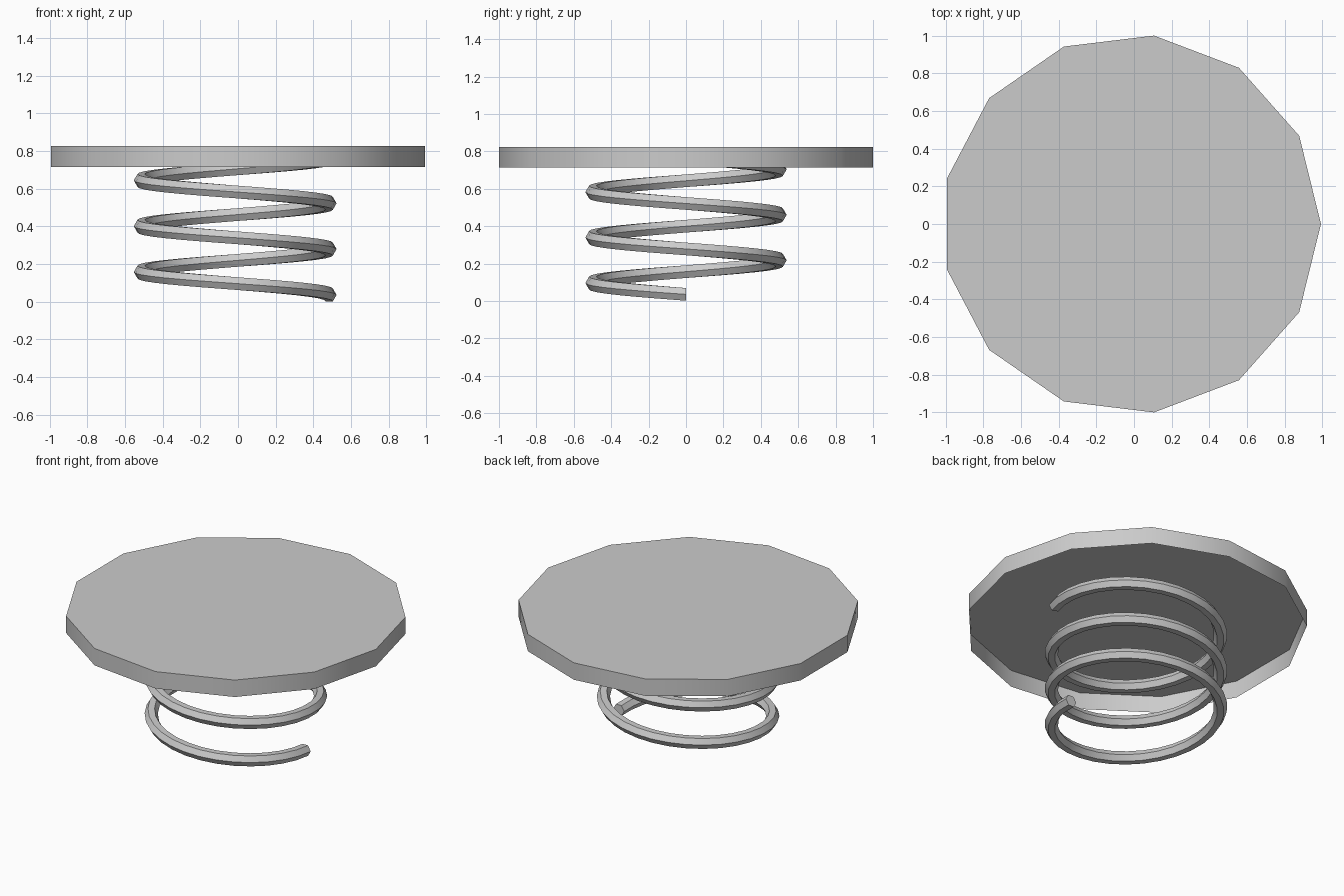
import bpy, bmesh
from math import cos, sin, pi

if "Cube" in bpy.data.objects:
    bpy.data.objects.remove(bpy.data.objects["Cube"])

CX = -0.015          # shared axis of the spring and the plate


def add_object(name, bm):
    bmesh.ops.recalc_face_normals(bm, faces=bm.faces)
    mesh = bpy.data.meshes.new(name)
    bm.to_mesh(mesh)
    bm.free()
    obj = bpy.data.objects.new(name, mesh)
    bpy.context.collection.objects.link(obj)
    obj.location.x = CX
    bpy.ops.object.select_all(action='DESELECT')
    obj.select_set(True)
    bpy.context.view_layer.objects.active = obj
    bpy.ops.object.shade_smooth_by_angle(angle=pi / 6)
    return obj


# Spring: hexagonal wire swept clockwise along a helix of just over three turns
RADIUS, WIRE, PITCH, STEPS, SIDES = 0.499, 0.039, 0.243, 32, 6
COUNT = 3 * STEPS + 2
START_Z = WIRE * sin(pi / 3) + 0.002
bm = bmesh.new()
rings = []
for i in range(COUNT + 1):
    a = -2 * pi * i / STEPS
    z = START_Z + PITCH * i / STEPS
    ring = []
    for k in range(SIDES):
        t = 2 * pi * k / SIDES
        r = RADIUS + WIRE * cos(t)
        ring.append(bm.verts.new((r * cos(a), r * sin(a), z + WIRE * sin(t))))
    rings.append(ring)
for lower, upper in zip(rings, rings[1:]):
    for k in range(SIDES):
        n = (k + 1) % SIDES
        bm.faces.new((lower[k], lower[n], upper[n], upper[k]))
bm.faces.new(rings[0])
bm.faces.new(rings[-1])
add_object("coil_spring", bm)

# Plate: thirteen-sided cap, open underneath, resting on the spring
BOTTOM, TOP, PLATE_R, N = 0.715, 0.825, 1.007, 13
bm = bmesh.new()
lid = bm.faces.new([bm.verts.new((PLATE_R * cos(2 * pi * k / N),
                                  PLATE_R * sin(2 * pi * k / N), TOP))
                    for k in range(N)])
rim = bmesh.ops.extrude_edge_only(bm, edges=lid.edges[:])
bmesh.ops.translate(bm, vec=(0, 0, BOTTOM - TOP),
                    verts=[v for v in rim["geom"] if isinstance(v, bmesh.types.BMVert)])
add_object("top_plate", bm)
